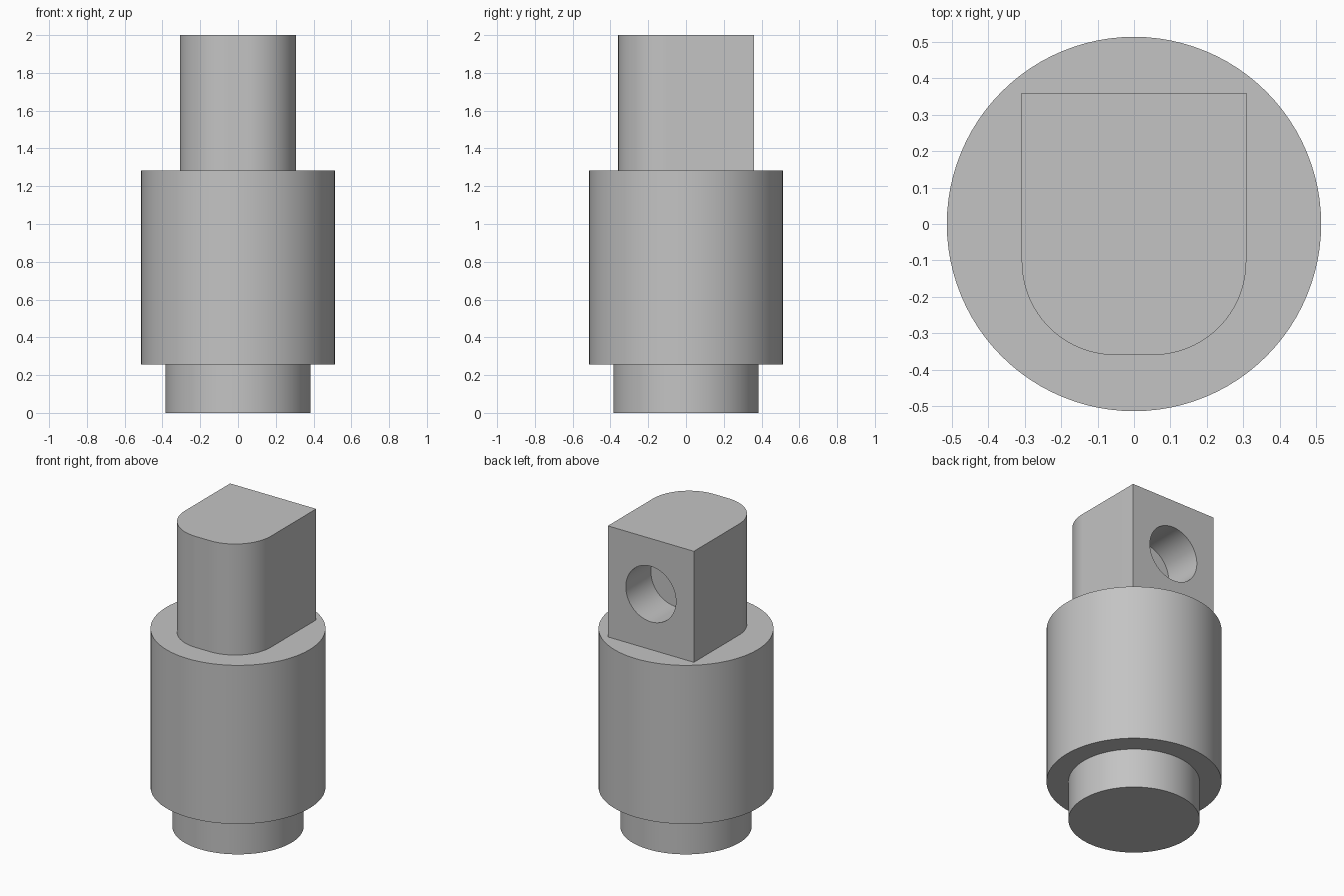
import bpy
import bmesh
from math import pi, sin, cos

cube = bpy.data.objects.get("Cube")
if cube:
    bpy.data.objects.remove(cube, do_unlink=True)

U = 2 / 78  # model unit: the whole pin is 78 units tall

grey = bpy.data.materials.new("plain grey")
grey.use_nodes = True
colour = (0.55, 0.55, 0.55, 1)
grey.diffuse_color = colour
grey.node_tree.nodes["Principled BSDF"].inputs["Base Color"].default_value = colour


def circle(radius, sides=96):
    return [(radius * cos(2 * pi * i / sides), radius * sin(2 * pi * i / sides))
            for i in range(sides)]


def prism(name, outline, bottom, top):
    """Extrude a flat outline upwards, all sizes in model units."""
    bm = bmesh.new()
    face = bm.faces.new([bm.verts.new((x * U, y * U, bottom * U)) for x, y in outline])
    grown = bmesh.ops.extrude_face_region(bm, geom=[face])["geom"]
    verts = [g for g in grown if isinstance(g, bmesh.types.BMVert)]
    bmesh.ops.translate(bm, verts=verts, vec=(0, 0, (top - bottom) * U))
    bmesh.ops.recalc_face_normals(bm, faces=bm.faces)
    mesh = bpy.data.meshes.new(name)
    bm.to_mesh(mesh)
    bm.free()
    mesh.materials.append(grey)
    obj = bpy.data.objects.new(name, mesh)
    bpy.context.collection.objects.link(obj)
    return obj


def activate(obj):
    bpy.ops.object.select_all(action="DESELECT")
    obj.select_set(True)
    bpy.context.view_layer.objects.active = obj


# Round foot and body
foot = prism("foot", circle(15), 0, 10)
body = prism("body", circle(20), 10, 50)

# Upper block: square at the back, rounded corners at the front
steps = 24
corner = [(2 + 10 * sin(pi / 2 * i / steps), -4 - 10 * cos(pi / 2 * i / steps))
          for i in range(steps + 1)]
right_half = corner + [(12, 14)]
left_half = [(-x, y) for x, y in reversed(right_half)]
block = prism("upper_block", right_half + left_half, 50, 78)

# Blind hole in the back of the block
cutter = prism("hole_cutter", circle(7, 64), 0, 20)
cutter.rotation_euler = (-pi / 2, 0, 0)
cutter.location = (0, 4 * U, 64 * U)
cutter.hide_render = True
hole = block.modifiers.new("hole", "BOOLEAN")
hole.operation = "DIFFERENCE"
hole.solver = "EXACT"
hole.object = cutter
activate(block)
bpy.ops.object.modifier_apply(modifier=hole.name)
bpy.data.objects.remove(cutter, do_unlink=True)

# Smooth curved walls, sharp rims
for part in (foot, body, block):
    activate(part)
    bpy.ops.object.shade_smooth_by_angle(angle=pi / 6)
